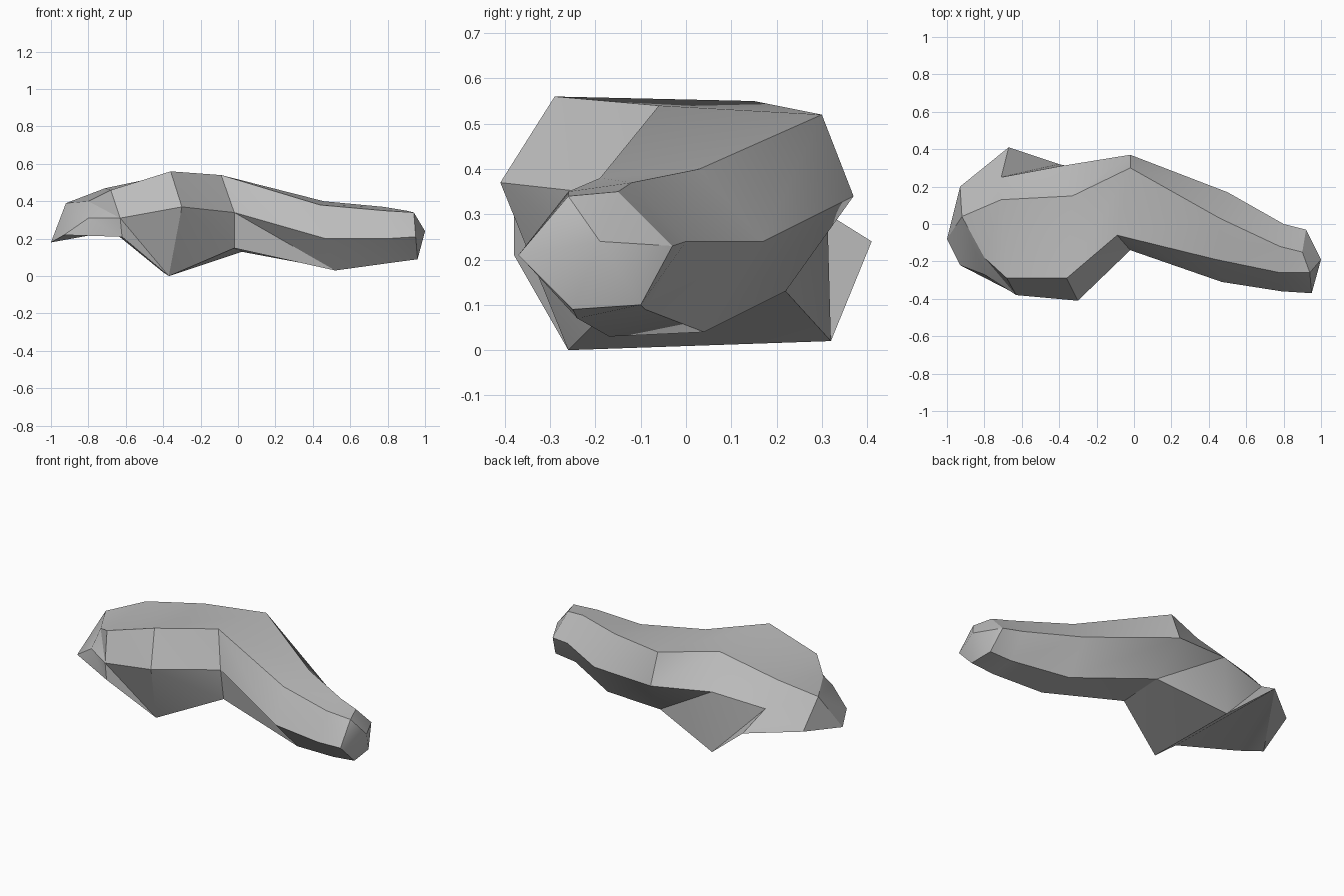
import bpy
import bmesh
import math

# Remove the default object
default_object = bpy.data.objects.get("Cube")
if default_object:
    bpy.data.objects.remove(default_object, do_unlink=True)


def make_material(name, colour):
    material = bpy.data.materials.new(name)
    material.use_nodes = True
    material.diffuse_color = colour
    shader = material.node_tree.nodes["Principled BSDF"]
    shader.inputs["Base Color"].default_value = colour
    shader.inputs["Roughness"].default_value = 0.9
    return material


def add_section(mesh, points):
    """Add one six-sided cross-section, given in hundredths of a unit."""
    return [mesh.verts.new([value / 100 for value in point]) for point in points]


def bridge(mesh, first, second):
    """Join two neighbouring cross-sections with a band of triangles.

    The creases slant one way on the top and back, the other way
    on the underside and front.
    """
    count = len(first)
    for index in range(count):
        following = (index + 1) % count
        a, b = first[index], first[following]
        c, d = second[following], second[index]
        if index < count // 2:
            triangles = (a, b, c), (a, c, d)
        else:
            triangles = (a, b, d), (b, c, d)
        for triangle in triangles:
            mesh.faces.new(triangle)


# Each section runs: top front, top back, side back,
# bottom back, bottom front, side front
wide_body_sections = [
    # broad blunt end
    [(-80, -18, 40), (-92, 4, 39), (-93, 20, 24),
     (-100, -8, 18), (-93, -22, 22), (-80, -27, 31)],
    # back flare and front overhang
    [(-68, -29, 46), (-71, 13, 47), (-71, 25, 34),
     (-67, 41, 24), (-62, -38, 21), (-63, -38, 31)],
    # lowest, widest section
    [(-36, -29, 56), (-33, 15, 55), (-39, 31, 38),
     (-40, 32, 2), (-37, -26, 0), (-30, -41, 37)],
]
elbow_section = [
    [(-9, -6, 54), (-2, 30, 52), (-2, 37, 34),
     (2, 22, 13), (-2, -11, 15), (-2, -14, 34)],
]
arm_sections = [
    # middle of the arm
    [(44, -19, 38), (46, 3, 40), (50, 17, 24),
     (50, 4, 4), (52, -17, 3), (47, -31, 20)],
    # lower arm
    [(78, -26, 35), (78, -12, 37), (80, 0, 24),
     (81, -9, 9), (81, -24, 7), (79, -36, 20)],
    # rim of the tip
    [(94, -26, 34), (90, -15, 35), (92, -3, 23),
     (95, -10, 10), (96, -25, 9), (95, -37, 21)],
]
tip_point = (100, -19, 24)

# Loft the rock along its length
mesh = bmesh.new()
rings = [add_section(mesh, section)
         for section in wide_body_sections + elbow_section + arm_sections]
for first, second in zip(rings, rings[1:]):
    bridge(mesh, first, second)

# Faceted cap on the broad end, fanned from its top back corner
top_front, top_back, side_back, bottom_back, bottom_front, side_front = rings[0]
mesh.faces.new((top_back, side_back, bottom_back))
mesh.faces.new((top_back, bottom_back, bottom_front))
mesh.faces.new((top_back, bottom_front, side_front, top_front))

# Shallow pointed cap on the arm tip
apex = add_section(mesh, [tip_point])[0]
tip_ring = rings[-1]
for corner, neighbour in zip(tip_ring, tip_ring[1:] + tip_ring[:1]):
    mesh.faces.new((corner, neighbour, apex))

bmesh.ops.recalc_face_normals(mesh, faces=mesh.faces[:])
data = bpy.data.meshes.new("bent_rock")
mesh.to_mesh(data)
mesh.free()

rock = bpy.data.objects.new("bent_rock", data)
bpy.context.collection.objects.link(rock)
data.materials.append(make_material("stone grey", (0.5, 0.5, 0.5, 1)))

# Soften shallow bends, keep the facets crisp
bpy.ops.object.select_all(action="DESELECT")
rock.select_set(True)
bpy.context.view_layer.objects.active = rock
bpy.ops.object.shade_smooth_by_angle(angle=math.radians(30))
